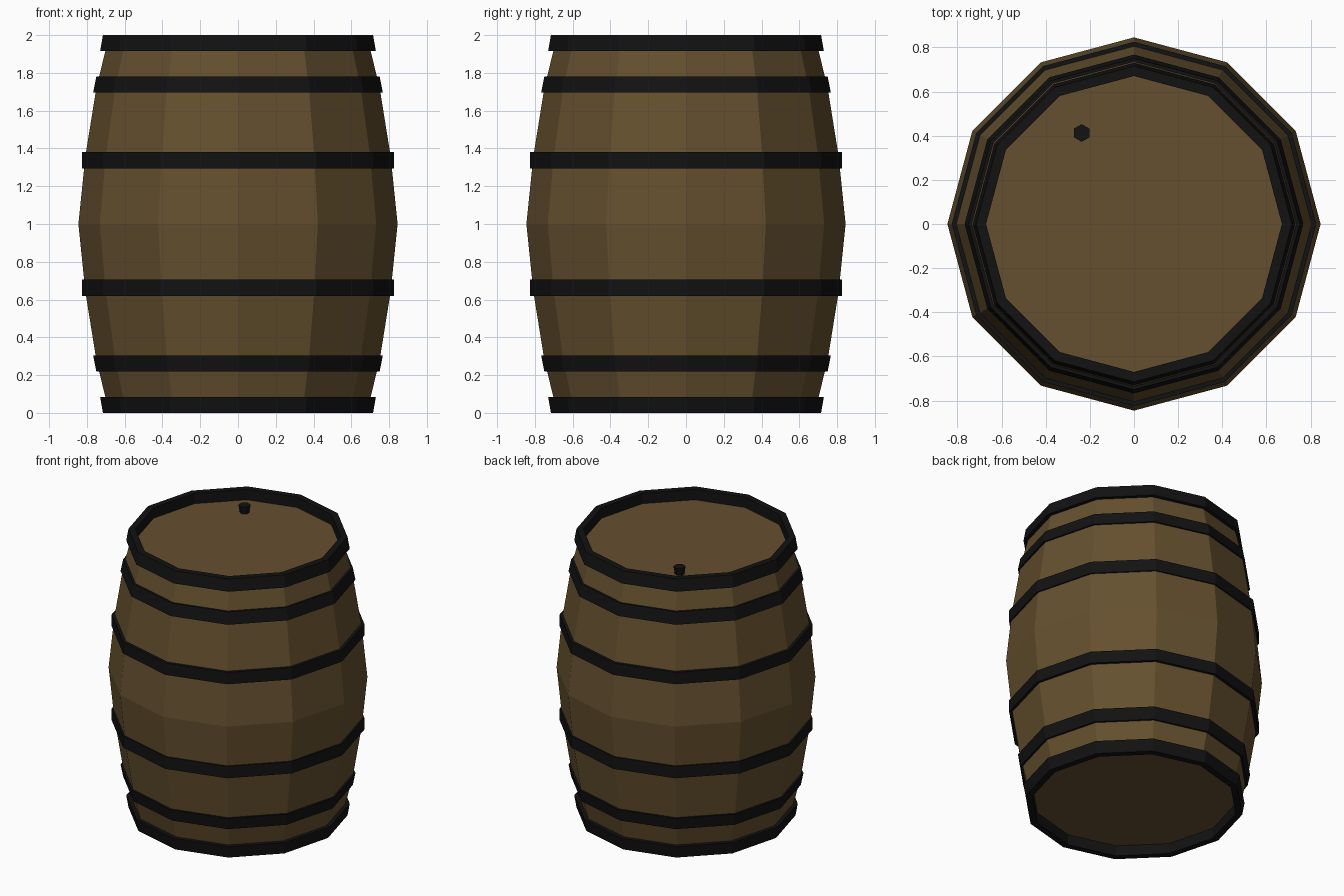
import bpy, math

if "Cube" in bpy.data.objects:
    bpy.data.objects.remove(bpy.data.objects["Cube"])

SIDES = 12


def material(name, rgb):
    m = bpy.data.materials.new(name)
    m.diffuse_color = (*rgb, 1)
    m.use_nodes = True
    m.node_tree.nodes["Principled BSDF"].inputs["Base Color"].default_value = m.diffuse_color
    return m


wood = material("wood", (0.13, 0.08, 0.028))
iron = material("black_iron", (0.006, 0.006, 0.006))


def lathe(name, profile, mat, sides=SIDES, ring=False, start=0.0, loc=(0, 0, 0)):
    """Revolve (radius, z) points; close as a ring or cap both ends. Bottom-to-top on the outside."""
    n = len(profile)
    verts = [(r * math.cos(start + math.tau * i / sides),
              r * math.sin(start + math.tau * i / sides), z)
             for r, z in profile for i in range(sides)]
    faces = []
    for k in range(n if ring else n - 1):
        a, b = k * sides, ((k + 1) % n) * sides
        for i in range(sides):
            j = (i + 1) % sides
            faces.append((a + i, a + j, b + j, b + i))
    if not ring:
        faces.append(tuple(reversed(range(sides))))
        faces.append(tuple(range((n - 1) * sides, n * sides)))
    mesh = bpy.data.meshes.new(name)
    mesh.from_pydata(verts, [], faces)
    mesh.materials.append(mat)
    ob = bpy.data.objects.new(name, mesh)
    ob.location = loc
    bpy.context.collection.objects.link(ob)
    return ob


# Bulging wooden body with flat heads recessed inside the end hoops
half = [(0.70, 0.075), (0.75, 0.28), (0.808, 0.64)]
body = half + [(0.845, 1.0)] + [(r, 2 - z) for r, z in reversed(half)]
lathe("barrel_body", body, wood)


def hoop(name, z0, z1, r0, r1, inner0, inner1):
    lathe(name, [(r0, z0), (r1, z1), (inner1, z1), (inner0, z0)], iron, ring=True)


# Iron hoops: end rims, quarter hoops and belly hoops, mirrored top to bottom
for name, z0, z1, r0, r1, i0, i1 in [
        ("end_rim", 0.0, 0.085, 0.715, 0.73, 0.67, 0.67),
        ("quarter_hoop", 0.22, 0.305, 0.75, 0.767, 0.70, 0.72),
        ("belly_hoop", 0.62, 0.705, 0.825, 0.825, 0.77, 0.77)]:
    hoop("lower_" + name, z0, z1, r0, r1, i0, i1)
    hoop("upper_" + name, 2 - z1, 2 - z0, r1, r0, i1, i0)

# Small six-sided bung in the top head
lathe("bung", [(0.03, 0.0), (0.04, 0.06)], iron, sides=6,
      start=math.pi / 2, loc=(-0.237, 0.412, 1.92))
